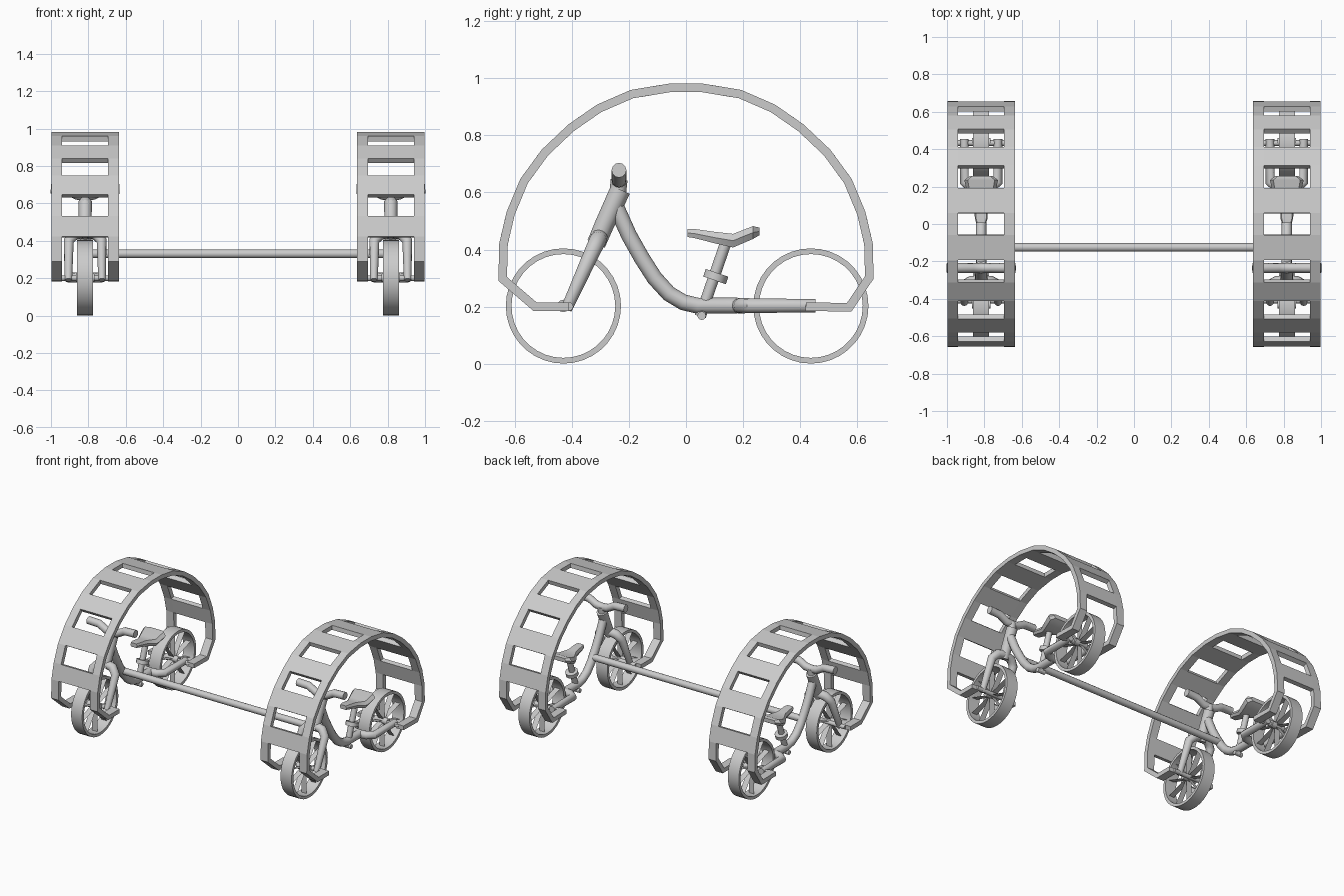
import bpy, bmesh, math
from mathutils import Vector

if "Cube" in bpy.data.objects:
    bpy.data.objects.remove(bpy.data.objects["Cube"])

parts = []
BIKE_X = 0.817


def finish(bm, name, smooth=True):
    bmesh.ops.recalc_face_normals(bm, faces=bm.faces)
    me = bpy.data.meshes.new(name)
    bm.to_mesh(me)
    bm.free()
    ob = bpy.data.objects.new(name, me)
    bpy.context.collection.objects.link(ob)
    if smooth:
        select(ob)
        bpy.ops.object.shade_smooth_by_angle(angle=math.radians(40))
    parts.append(ob)
    return ob


def select(ob):
    bpy.ops.object.select_all(action='DESELECT')
    ob.select_set(True)
    bpy.context.view_layer.objects.active = ob


def tube(name, pts, radii, keep=True):
    """Round tube through pts; radii is one number or one per point."""
    if not isinstance(radii, (list, tuple)):
        radii = [radii] * len(pts)
    cu = bpy.data.curves.new(name, 'CURVE')
    cu.dimensions = '3D'
    cu.bevel_depth = 1.0
    cu.bevel_resolution = 4
    cu.use_fill_caps = True
    sp = cu.splines.new('POLY')
    sp.points.add(len(pts) - 1)
    for p, co, r in zip(sp.points, pts, radii):
        p.co = (*co, 1)
        p.radius = r
    ob = bpy.data.objects.new(name, cu)
    bpy.context.collection.objects.link(ob)
    select(ob)
    bpy.ops.object.convert(target='MESH')
    ob = bpy.context.object
    bpy.ops.object.shade_smooth_by_angle(angle=math.radians(40))
    if keep:
        parts.append(ob)
    return ob


def mirrored(half):
    """Full path from a half path that starts on x = 0."""
    return [(-x, y, z) for x, y, z in reversed(half[1:])] + half


# canopy: ladder-like hoop, panels on every other segment
arc = [(.057, .967), (.19, .945), (.305, .895), (.403, .827), (.495, .74),
       (.568, .64), (.615, .527), (.64, .42)]
path = [(-.41, .2), (-.53, .2), (-.643, .297)] + [(-y, z) for y, z in reversed(arc)]
path += arc + [(.643, .302), (.572, .197), (.42, .2)]
xs = [-.18, -.123, .123, .18]
bm = bmesh.new()
grid = [[bm.verts.new((x, y, z)) for x in xs] for y, z in path]
last = len(path) - 2
for i in range(last + 1):
    panel = 3 <= i <= last - 3 and i % 2 == 1
    for j in range(3):
        if j != 1 or panel:
            bm.faces.new((grid[i][j], grid[i][j + 1], grid[i + 1][j + 1], grid[i + 1][j]))
canopy = finish(bm, "canopy", smooth=False)
mod = canopy.modifiers.new("thickness", 'SOLIDIFY')
mod.thickness = .03
mod.offset = 0
mod.use_even_offset = True

# wheels: rim band and flat blade spokes
for label, wy in (("front", -.43), ("rear", .438)):
    c = Vector((0, wy, .202))
    n, hw = 36, .043
    bm = bmesh.new()
    rings = []
    for k in range(n):
        a = 2 * math.pi * k / n
        d = Vector((0, math.cos(a), math.sin(a)))
        rings.append([bm.verts.new(c + d * r + Vector((x, 0, 0)))
                      for r, x in ((.202, -hw), (.202, hw), (.182, hw), (.182, -hw))])
    for k in range(n):
        a, b = rings[k], rings[(k + 1) % n]
        for j in range(4):
            bm.faces.new((a[j], a[(j + 1) % 4], b[(j + 1) % 4], b[j]))
    finish(bm, label + "_rim")
    bm = bmesh.new()
    for k in range(10):
        a = 2 * math.pi * (k + .5) / 10
        d = Vector((0, math.cos(a), math.sin(a)))
        bm.faces.new([bm.verts.new(c + d * r + Vector((x, 0, 0)))
                      for r, x in ((.01, -.02), (.01, .02), (.184, .02), (.184, -.02))])
    finish(bm, label + "_spokes", smooth=False)
    tube(label + "_hub", [(-.05, wy, .202), (.05, wy, .202)], .022)
    ay = wy + .02 if wy < 0 else wy - .005
    tube(label + "_axle", [(-.14, ay, .2), (.14, ay, .2)], .015)

# front fork and steering column
tube("front_fork", mirrored([(0, -.303, .445), (.055, -.308, .435), (.088, -.325, .4),
                             (.09, -.42, .19)]),
     [.02, .028, .03, .03, .03, .028, .02])
tube("steering_column", [(0, -.315, .42), (0, -.285, .49), (0, -.23, .61)], [.033, .034, .036])
tube("handlebar_stem", [(0, -.24, .58), (0, -.235, .645)], [.028, .03])

# handlebar with raised grips
tube("handlebar", mirrored([(0, -.235, .64), (.045, -.235, .645), (.1, -.235, .675),
                            (.184, -.235, .678)]), .026)

# swooping main frame and rear fork
tube("main_frame", [(0, -.245, .55), (0, -.2, .45), (0, -.155, .37), (0, -.11, .3),
                    (0, -.06, .245), (0, -.01, .215), (0, .04, .203), (0, .18, .203)],
     .028)
tube("rear_fork", mirrored([(0, .185, .203), (.05, .192, .203), (.09, .225, .203),
                            (.09, .455, .203)]),
     [.023, .026, .027, .027, .027, .026, .023])

# seat post with clamp
tube("seat_post", [(0, .05, .165), (0, .14, .425)], .02)
tube("pedal_bracket", [(-.03, .055, .168), (.03, .055, .168)], .015)
tube("seat_clamp", [(0, .1, .292), (0, .109, .318)], .042)

# seat: sections of (y, half width, bottom z, top z)
sections = [(.005, .026, .444, .472), (.03, .034, .440, .472), (.1, .037, .422, .462),
            (.165, .075, .407, .455), (.235, .09, .437, .482), (.257, .06, .45, .477)]
bm = bmesh.new()
rows = []
for y, w, b, t in sections:
    m = (b + t) / 2
    rows.append([bm.verts.new((x, y, z)) for x, z in
                 ((-w * .8, b), (w * .8, b), (w, m), (w * .8, t), (-w * .8, t), (-w, m))])
for a, b in zip(rows, rows[1:]):
    for j in range(6):
        bm.faces.new((a[j], a[(j + 1) % 6], b[(j + 1) % 6], b[j]))
bm.faces.new(rows[0])
bm.faces.new(rows[-1])
finish(bm, "seat")

# two bikes side by side
for ob in parts:
    name = ob.name
    twin = ob.copy()
    bpy.context.collection.objects.link(twin)
    ob.location.x -= BIKE_X
    twin.location.x += BIKE_X
    ob.name, twin.name = "left_" + name, "right_" + name

# bar joining the two frames
tube("connecting_bar", [(-BIKE_X, -.125, .33), (BIKE_X, -.125, .33)], .023, keep=False)
